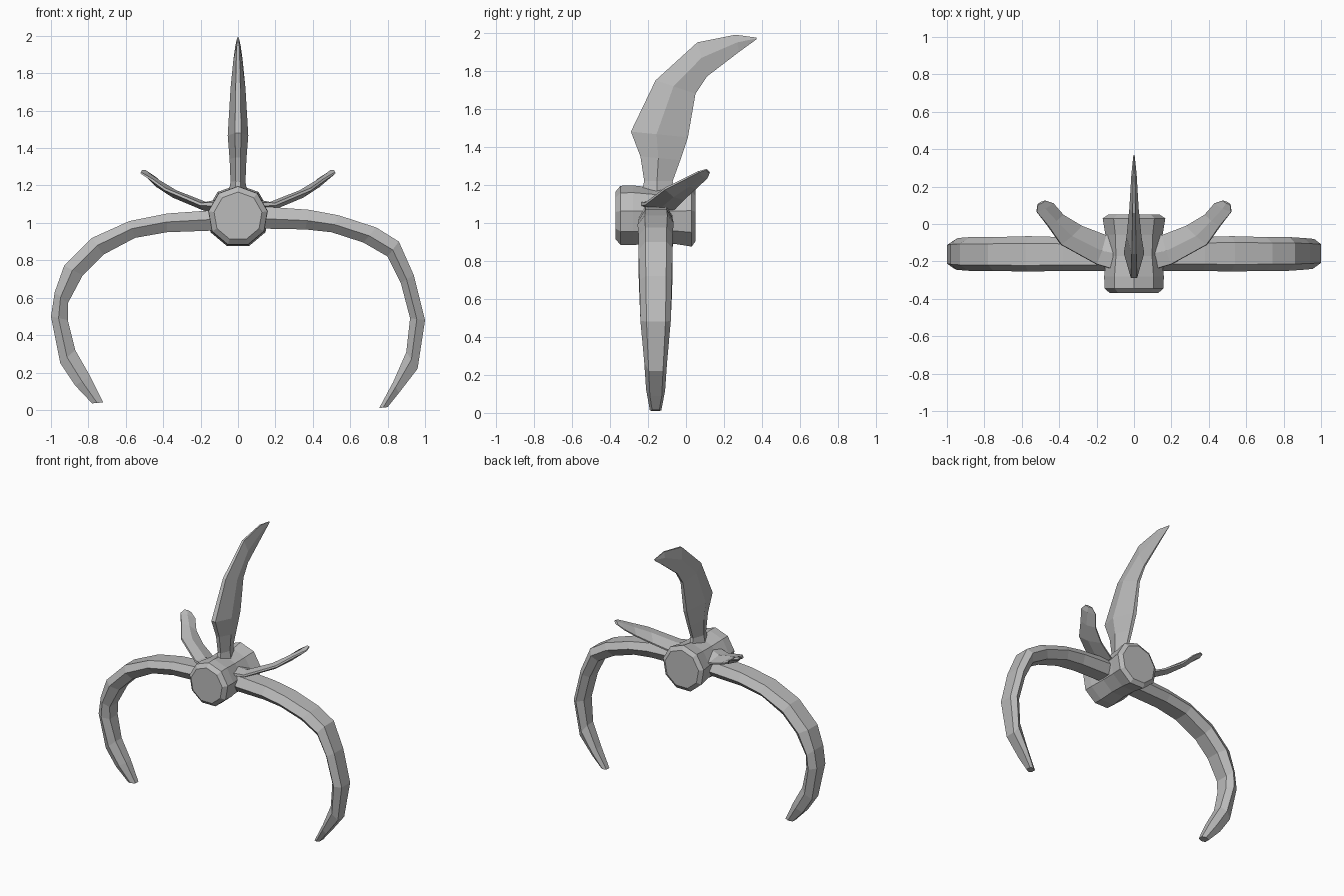
import bpy
import bmesh
import math
from mathutils import Vector

cube = bpy.data.objects.get("Cube")
if cube:
    bpy.data.objects.remove(cube, do_unlink=True)

grey = bpy.data.materials.new("plain grey")
grey.use_nodes = True
colour = (0.5, 0.5, 0.5, 1)
grey.diffuse_color = colour
grey.node_tree.nodes["Principled BSDF"].inputs["Base Color"].default_value = colour


def skin_rings(name, rings):
    """Join rings of points into one closed, flat-shaded solid."""
    bm = bmesh.new()
    loops = [[bm.verts.new(point) for point in ring] for ring in rings]
    count = len(loops[0])
    for first, second in zip(loops, loops[1:]):
        for i in range(count):
            j = (i + 1) % count
            bm.faces.new((first[i], first[j], second[j], second[i]))
    # Close each end with a fan around its middle
    for loop in (loops[0], loops[-1]):
        cap = bm.faces.new(loop)
        bmesh.ops.poke(bm, faces=[cap])
    bmesh.ops.recalc_face_normals(bm, faces=bm.faces[:])
    mesh = bpy.data.meshes.new(name)
    bm.to_mesh(mesh)
    bm.free()
    mesh.materials.append(grey)
    part = bpy.data.objects.new(name, mesh)
    bpy.context.collection.objects.link(part)
    return part


def loft_blade(name, stations, section):
    """Sweep a section between two edges; each station is (edge, edge, half thickness)."""
    middles = [(Vector(a) + Vector(b)) / 2 for a, b, _ in stations]
    rings = []
    last = len(stations) - 1
    for i, (a, b, half) in enumerate(stations):
        a, b = Vector(a), Vector(b)
        along = middles[min(i + 1, last)] - middles[max(i - 1, 0)]
        side = along.cross(b - a).normalized() * half
        rings.append([a.lerp(b, u) + side * v for u, v in section])
    return skin_rings(name, rings)


# Hub: a slightly waisted nine-sided drum lying front to back
hub_profile = [(-0.37, 0.13), (-0.345, 0.16), (-0.28, 0.162), (-0.17, 0.15),
               (-0.06, 0.155), (0.03, 0.17), (0.05, 0.14)]
sides = 9
hub_rings = []
for y, radius in hub_profile:
    angles = [math.tau * (i + 0.25) / sides for i in range(sides)]
    hub_rings.append([(radius * math.cos(t), y, 1.035 + radius * math.sin(t)) for t in angles])
skin_rings("hub", hub_rings)

# Long curved arms: outer and inner edge (x, z) at each station
left_edges = [((0.1, 1.09), (0.1, 0.97)), ((0.38, 1.07), (0.36, 0.965)),
              ((0.54, 1.04), (0.5, 0.95)), ((0.74, 0.975), (0.67, 0.895)),
              ((0.86, 0.9), (0.8, 0.82)), ((0.94, 0.72), (0.87, 0.68)),
              ((1.0, 0.48), (0.92, 0.49)), ((0.96, 0.22), (0.9, 0.31)),
              ((0.86, 0.09), (0.83, 0.15)), ((0.8, 0.015), (0.755, 0.01))]
right_edges = [((-0.1, 1.07), (-0.1, 0.96)), ((-0.38, 1.05), (-0.38, 0.95)),
               ((-0.58, 1.01), (-0.55, 0.92)), ((-0.78, 0.92), (-0.72, 0.83)),
               ((-0.93, 0.77), (-0.83, 0.72)), ((-0.98, 0.63), (-0.91, 0.57)),
               ((-1.0, 0.5), (-0.91, 0.48)), ((-0.95, 0.25), (-0.87, 0.32)),
               ((-0.87, 0.13), (-0.79, 0.18)), ((-0.78, 0.035), (-0.72, 0.04))]
arm_depth = [0.09, 0.09, 0.095, 0.09, 0.09, 0.085, 0.08, 0.06, 0.05, 0.03]
arm_section = [(0, -0.6), (0, 0.65), (0.45, 1), (1, 0.6), (1, -0.55), (0.55, -1)]
for name, edges in (("left_arm", left_edges), ("right_arm", right_edges)):
    stations = [((a[0], -0.16, a[1]), (b[0], -0.16, b[1]), depth)
                for (a, b), depth in zip(edges, arm_depth)]
    loft_blade(name, stations, arm_section)

# Tall swept-back fin: front and rear edge (y, z), half thickness
fin_profile = [((-0.25, 1.1), (-0.04, 1.1), 0.06), ((-0.22, 1.22), (-0.07, 1.22), 0.04),
               ((-0.24, 1.35), (-0.03, 1.33), 0.045), ((-0.29, 1.48), (0.01, 1.45), 0.055),
               ((-0.16, 1.75), (0.05, 1.68), 0.04), ((0.06, 1.95), (0.11, 1.77), 0.025),
               ((0.26, 1.99), (0.28, 1.9), 0.014), ((0.37, 1.975), (0.37, 1.965), 0.003)]
blade_section = [(0, -0.3), (0, 0.3), (0.45, 1), (1, 0.25), (1, -0.25), (0.45, -1)]
fin_stations = [((0, *a), (0, *b), half) for a, b, half in fin_profile]
loft_blade("top_fin", fin_stations, blade_section)

# Pair of short flat horns: outer and inner edge, half thickness
horn_stations = [((0.08, -0.25, 1.1), (0.08, -0.06, 1.08), 0.04),
                 ((0.2, -0.215, 1.1), (0.15, -0.06, 1.075), 0.024),
                 ((0.39, -0.11, 1.18), (0.28, -0.01, 1.125), 0.022),
                 ((0.46, -0.01, 1.23), (0.38, 0.05, 1.18), 0.02),
                 ((0.52, 0.065, 1.268), (0.43, 0.11, 1.235), 0.014),
                 ((0.515, 0.105, 1.28), (0.475, 0.125, 1.265), 0.01)]
for name, sign in (("left_horn", 1), ("right_horn", -1)):
    stations = [((sign * a[0], *a[1:]), (sign * b[0], *b[1:]), half)
                for a, b, half in horn_stations]
    loft_blade(name, stations, blade_section)
